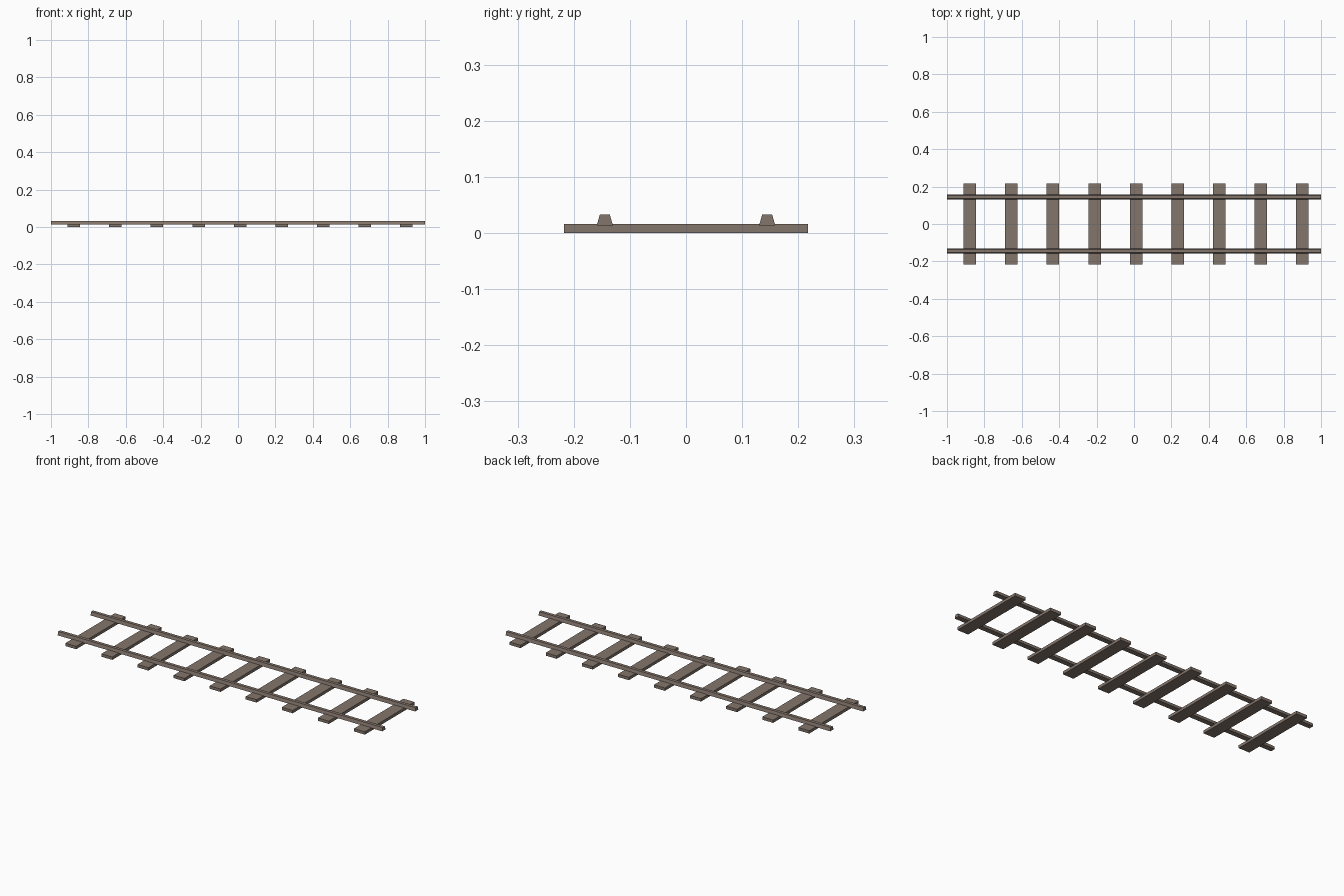
import bpy, bmesh

if "Cube" in bpy.data.objects:
    bpy.data.objects.remove(bpy.data.objects["Cube"])

# One flat weathered brown for the whole track
mat = bpy.data.materials.new("weathered_brown")
mat.diffuse_color = (0.23, 0.18, 0.15, 1.0)
mat.use_nodes = True
mat.node_tree.nodes["Principled BSDF"].inputs["Base Color"].default_value = mat.diffuse_color

TIE_TOP = 0.016


def extrude_x(name, profile, x0, x1):
    """Extrude a closed (y, z) profile along x with capped ends."""
    bm = bmesh.new()
    a, b = ([bm.verts.new((x, y, z)) for y, z in profile] for x in (x0, x1))
    bm.faces.new(a)
    bm.faces.new(b[::-1])
    n = len(profile)
    for i in range(n):
        j = (i + 1) % n
        bm.faces.new((a[i], b[i], b[j], a[j]))
    bmesh.ops.recalc_face_normals(bm, faces=bm.faces)
    mesh = bpy.data.meshes.new(name)
    bm.to_mesh(mesh)
    bm.free()
    mesh.materials.append(mat)
    obj = bpy.data.objects.new(name, mesh)
    bpy.context.collection.objects.link(obj)
    return obj


# Rails: tapered profile, slightly sunk into the ties
for side, cy in (("front", -0.1447), ("back", 0.1447)):
    extrude_x(f"rail_{side}",
              [(cy - 0.0143, 0.0137), (cy + 0.0143, 0.0137),
               (cy + 0.0090, 0.0325), (cy - 0.0090, 0.0325)], -1.0, 1.0)

# Cross ties: nine evenly spaced planks
for i in range(9):
    cx = -0.878 + i * 0.2223
    extrude_x(f"cross_tie_{i + 1}",
              [(-0.2175, 0), (0.2175, 0), (0.2175, TIE_TOP), (-0.2175, TIE_TOP)],
              cx - 0.0335, cx + 0.0335)
